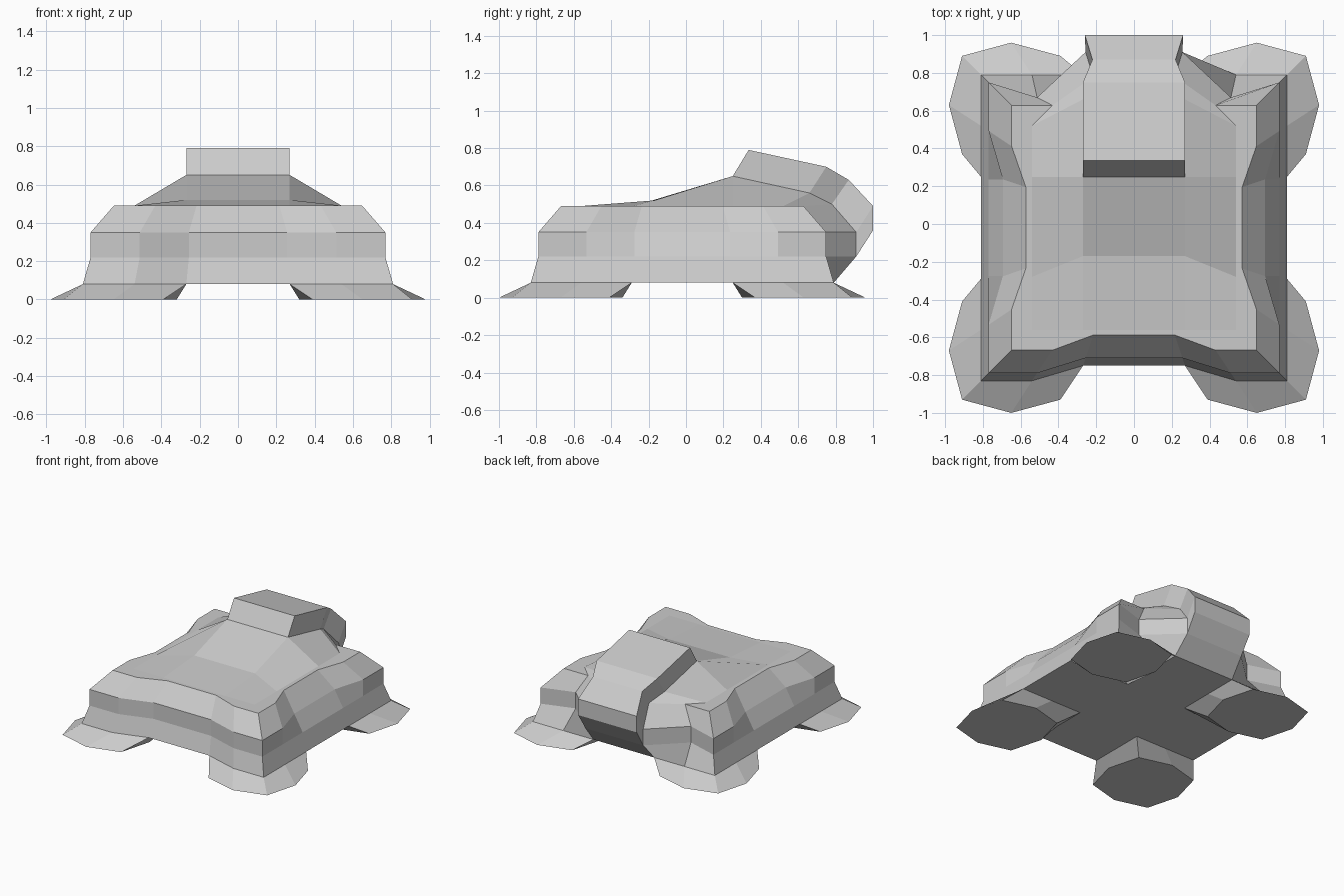
import bpy, bmesh

if "Cube" in bpy.data.objects:
    bpy.data.objects.remove(bpy.data.objects["Cube"])

bm = bmesh.new()
C = [0.81 * f for f in (-1, -2/3, -1/3, 1/3, 2/3, 1)]   # 6 x 6 grid lines
LEVELS = [(1.0, 0.08), (0.95, 0.22), (0.95, 0.35), (0.80, 0.49)]
BACK_Y = (0.79, 0.91, 0.91, 0.78)
N = 6


def side_point(k, i, j):
    s, z = LEVELS[k]
    x, y = C[i] * s, -0.02 + C[j] * s
    if j == 0 and i in (2, 3):                 # front waist
        y += 0.08
    if i in (0, 5) and j in (2, 3) and k >= 2:  # side waists
        x *= 1 - 0.075 / abs(x)
    if j == 5:                                 # neck at the back
        if i in (2, 3):
            y = BACK_Y[k]
            z = 0.50 if k == 3 else z
        elif i in (1, 4) and k in (1, 2):
            y = 0.67
    return x, y, z


def top_point(i, j):
    if i in (2, 3):
        y, z = [(-0.56, 0.49), (-0.17, 0.52), (0.25, 0.65), (0.66, 0.56)][j - 1]
    else:
        y, z = [-0.56, -0.28, 0.25, 0.52][j - 1], 0.49
    return C[i], y, z


# Perimeter of the grid, and the stacked body rings
rim = [(i, 0) for i in range(5)] + [(5, j) for j in range(5)] \
    + [(i, 5) for i in range(5, 0, -1)] + [(0, j) for j in range(5, 0, -1)]
rings = [{p: bm.verts.new(side_point(k, *p)) for p in rim} for k in range(4)]
for k in range(3):
    for a, b in zip(rim, rim[1:] + rim[:1]):
        if k >= 1 and a == (3, 5):             # covered by the head
            continue
        bm.faces.new((rings[k][a], rings[k][b], rings[k + 1][b], rings[k + 1][a]))

# Top of the body, rising towards the head
top, base = dict(rings[3]), dict(rings[0])
for i in range(1, 5):
    for j in range(1, 5):
        top[i, j] = bm.verts.new(top_point(i, j))
        if (i, j) not in [(a, b) for a in (1, 4) for b in (1, 4)]:
            base[i, j] = bm.verts.new((C[i], -0.02 + C[j], 0.08))
for i in range(5):
    for j in range(5):
        q = [(i, j), (i + 1, j), (i + 1, j + 1), (i, j + 1)]
        if not (i == 2 and j >= 3):            # covered by the head
            bm.faces.new([top[p] for p in q])
        if i == 2 or j == 2:                   # underside cross
            bm.faces.new([base[p] for p in reversed(q)])

# Head: a bent strip raised from the neck
raised = [(0.27, 0.335, 0.79), (0.27, 0.75, 0.70), (0.22, 0.87, 0.63),
          (0.26, 1.0, 0.49), (0.26, 1.0, 0.36)]
low, high = {}, {}
for i, s in ((2, -1), (3, 1)):
    low[i] = [top[i, 3], top[i, 4], top[i, 5], rings[2][i, 5], rings[1][i, 5]]
    high[i] = [bm.verts.new((s * x, y, z)) for x, y, z in raised]
for n in range(4):
    for i in (2, 3):
        bm.faces.new((low[i][n], low[i][n + 1], high[i][n + 1], high[i][n]))
    bm.faces.new((high[2][n], high[3][n], high[3][n + 1], high[2][n + 1]))
for n in (0, 4):
    bm.faces.new((low[2][n], low[3][n], high[3][n], high[2][n]))

# Feet: corner patches flared into octagons on the ground
loop = [(-1, -1), (0, -1), (1, -1), (1, 0), (1, 1), (0, 1), (-1, 1), (-1, 0)]
for ci, cx in ((1, -0.65), (4, 0.65)):
    for cj, cy in ((1, -0.67), (4, 0.63)):
        upper = [base[ci + a, cj + b] for a, b in loop]
        lower = []
        for a, b in loop:
            r = 0.26 if a and b else 0.33
            lower.append(bm.verts.new((cx + a * r, cy + b * r, 0)))
        for n in range(8):
            m = (n + 1) % 8
            bm.faces.new((lower[n], lower[m], upper[m], upper[n]))
        bm.faces.new(lower[::-1])

bmesh.ops.recalc_face_normals(bm, faces=bm.faces[:])
mesh = bpy.data.meshes.new("creature_body")
bm.to_mesh(mesh)
bm.free()
bpy.context.collection.objects.link(bpy.data.objects.new("creature_body", mesh))
